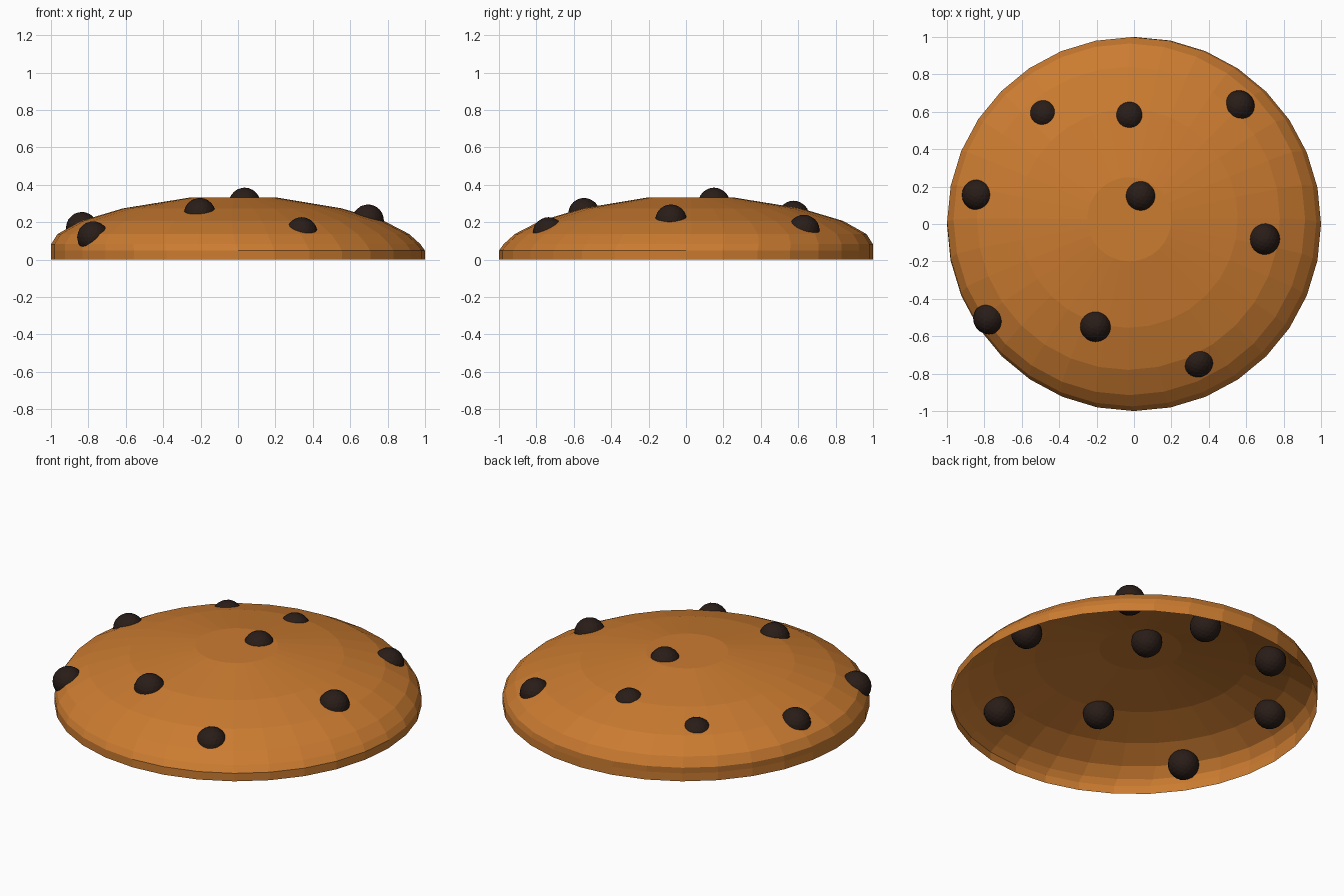
import bpy, bmesh, math
from mathutils import Matrix

if "Cube" in bpy.data.objects:
    bpy.data.objects.remove(bpy.data.objects["Cube"])


def material(name, rgb):
    m = bpy.data.materials.new(name)
    m.diffuse_color = (*rgb, 1)
    m.use_nodes = True
    m.node_tree.nodes["Principled BSDF"].inputs["Base Color"].default_value = m.diffuse_color
    return m


def make_object(name, bm, mat):
    mesh = bpy.data.meshes.new(name)
    bm.to_mesh(mesh)
    bm.free()
    mesh.materials.append(mat)
    obj = bpy.data.objects.new(name, mesh)
    bpy.context.collection.objects.link(obj)
    return obj


dough = material("dough", (0.60, 0.20, 0.03))
chocolate = material("chocolate", (0.022, 0.012, 0.009))

# Cookie dome: open underneath, slightly lopsided rings (radius, height, shift)
SEGMENTS = 32
profile = [(1.0, 0.0, 0.0), (1.0, 0.048, 0.0), (0.987, 0.083, 0.012),
           (0.94, 0.137, 0.025), (0.81, 0.207, 0.03),
           (0.585, 0.274, 0.03), (0.225, 0.333, 0.025)]
bm = bmesh.new()
rings = []
for r, z, s in profile:
    ring = []
    for i in range(SEGMENTS):
        a = 2 * math.pi * i / SEGMENTS
        ring.append(bm.verts.new((r * math.cos(a) - s, r * math.sin(a) + s, z)))
    rings.append(ring)
for low, high in zip(rings, rings[1:]):
    for i in range(SEGMENTS):
        j = (i + 1) % SEGMENTS
        bm.faces.new((low[i], low[j], high[j], high[i]))
bm.faces.new(rings[-1])
make_object("cookie_dome", bm, dough)

# Chocolate chips: equal balls sunk to different depths
chips = [(0.035, 0.15, 0.30), (-0.025, 0.575, 0.23), (-0.48, 0.585, 0.18),
         (0.56, 0.63, 0.155), (-0.835, 0.155, 0.17), (0.695, -0.08, 0.21),
         (-0.205, -0.545, 0.245), (0.34, -0.735, 0.142), (-0.775, -0.505, 0.12)]
for n, pos in enumerate(chips, 1):
    bm = bmesh.new()
    bmesh.ops.create_icosphere(bm, subdivisions=3, radius=0.085,
                               matrix=Matrix.Translation(pos))
    make_object(f"chocolate_chip_{n}", bm, chocolate)
